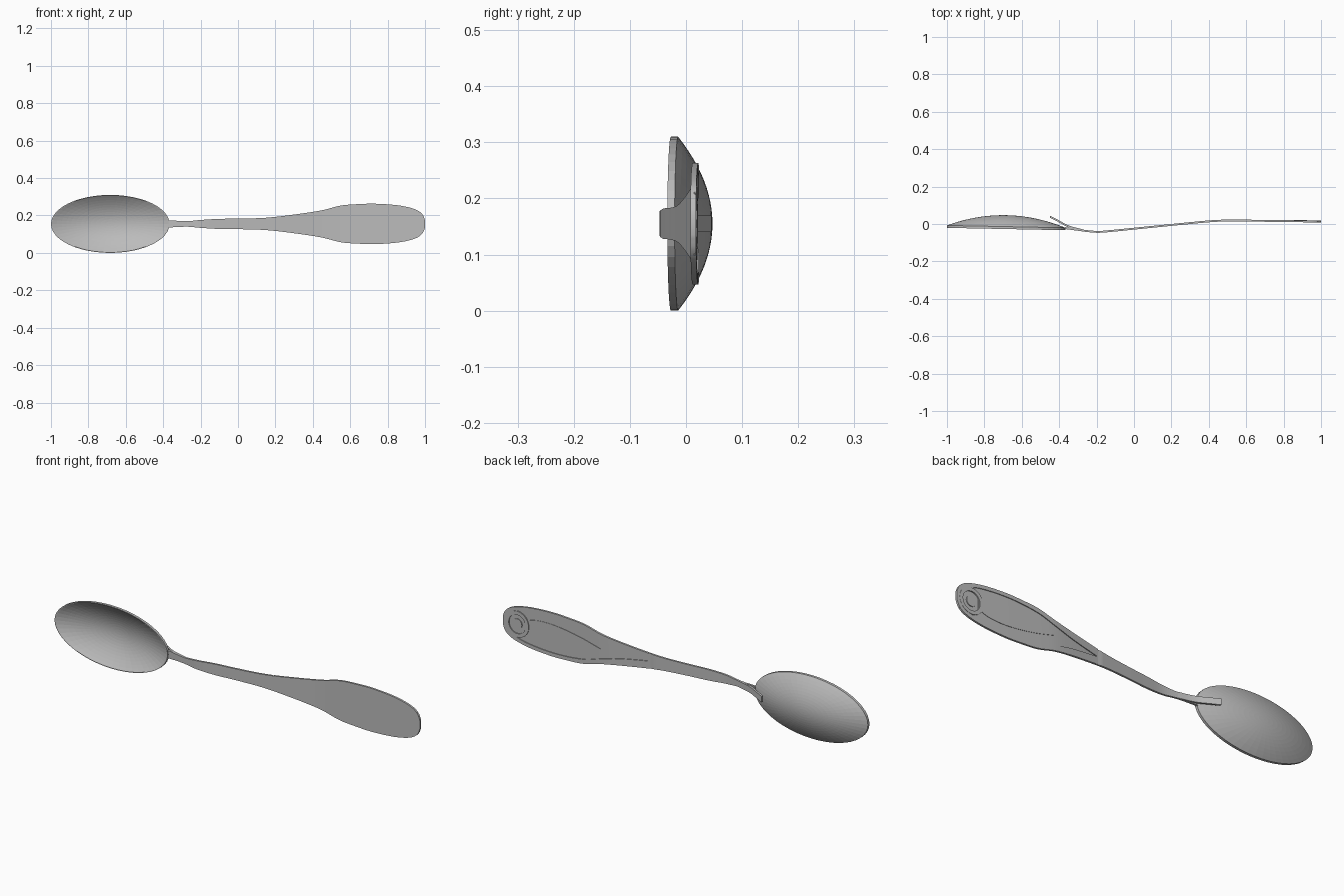
import bpy
import bmesh
from math import cos, sin, pi

cube = bpy.data.objects.get("Cube")
if cube:
    bpy.data.objects.remove(cube)

steel = bpy.data.materials.new("brushed grey steel")
steel.use_nodes = True
GREY = (0.5, 0.5, 0.5, 1)
steel.diffuse_color = GREY
steel.node_tree.nodes["Principled BSDF"].inputs["Base Color"].default_value = GREY

MID_Z = 0.155


def curve(points):
    """Smooth interpolation through (x, value) points."""
    def at(x):
        x = min(max(x, points[0][0]), points[-1][0])
        i = next(k for k in range(len(points) - 1) if x <= points[k + 1][0])
        (x0, v0), (x1, v1) = points[i], points[i + 1]

        def slope(k):
            a, b = points[max(k - 1, 0)], points[min(k + 1, len(points) - 1)]
            return (b[1] - a[1]) / (b[0] - a[0])
        t, w = (x - x0) / (x1 - x0), x1 - x0
        s = t * t * (3 - 2 * t)
        return (v0 + (v1 - v0) * s + w * slope(i) * t * (1 - t) ** 2
                - w * slope(i + 1) * t * t * (1 - t))
    return at


def finish(name, bm, smooth=True):
    bmesh.ops.remove_doubles(bm, verts=bm.verts, dist=0.00001)
    bmesh.ops.recalc_face_normals(bm, faces=bm.faces)
    mesh = bpy.data.meshes.new(name)
    bm.to_mesh(mesh)
    bm.free()
    mesh.materials.append(steel)
    ob = bpy.data.objects.new(name, mesh)
    bpy.context.collection.objects.link(ob)
    if smooth:
        bpy.ops.object.select_all(action='DESELECT')
        bpy.context.view_layer.objects.active = ob
        ob.select_set(True)
        bpy.ops.object.shade_smooth_by_angle(angle=0.5)
    return ob


def plate(name, xs, low, high, front, back):
    """Strip lofted along x; the four sides are functions of x."""
    bm = bmesh.new()
    rows = [[bm.verts.new(p) for p in (
        (x, front(x), MID_Z + low(x)), (x, front(x), MID_Z + high(x)),
        (x, back(x), MID_Z + high(x)), (x, back(x), MID_Z + low(x)))] for x in xs]
    for a, b in zip(rows, rows[1:]):
        for k in range(4):
            n = (k + 1) % 4
            bm.faces.new((a[k], a[n], b[n], b[k]))
    bm.faces.new(rows[0])
    bm.faces.new(rows[-1])
    return finish(name, bm)


def revolve(name, profile, cx, rx, rz, segments, tilt=0, smooth=True):
    """Closed elliptical solid from (radius fraction, y) points."""
    bm = bmesh.new()
    rings = []
    for r, y in profile:
        ring = []
        for k in range(segments):
            a = 2 * pi * k / segments
            dx = r * rx * cos(a)
            ring.append(bm.verts.new((cx + dx, y + tilt * dx, MID_Z + r * rz * sin(a))))
        rings.append(ring)
    for a, b in zip(rings, rings[1:] + rings[:1]):
        for k in range(segments):
            n = (k + 1) % segments
            bm.faces.new((a[k], a[n], b[n], b[k]))
    bmesh.ops.dissolve_degenerate(bm, edges=bm.edges, dist=0.00001)
    return finish(name, bm, smooth)


def span(a, b, n):
    return [a + (b - a) * i / n for i in range(n + 1)]


# Bowl: shallow dish opening to the front with a short upright rim
steps = span(0, 1, 12)
inner = [(0.985 * r, -0.027 + 0.066 * (1 - r * r)) for r in steps]
outer = [(r, -0.014 + 0.061 * (1 - r * r)) for r in reversed(steps)]
revolve("bowl", inner + [(1, -0.027)] + outer, -0.683, 0.317, 0.155, 48,
        tilt=-0.02, smooth=False)

# Handle curves: half width, centre line and recessed panel half width
half = curve([(-0.37, 0.019), (-0.27, 0.015), (-0.2, 0.021), (-0.1, 0.027),
              (0, 0.028), (0.15, 0.033), (0.3, 0.05), (0.45, 0.073), (0.55, 0.098),
              (0.65, 0.106), (0.73, 0.108), (0.85, 0.1), (0.93, 0.084),
              (0.97, 0.066), (0.99, 0.045), (1, 0.02)])
path = curve([(-0.37, -0.022), (-0.3, -0.031), (-0.25, -0.038), (-0.19, -0.042),
              (-0.12, -0.037), (0, -0.025), (0.2, -0.005), (0.4, 0.014),
              (0.48, 0.018), (0.7, 0.017), (1, 0.013)])
panel_shape = curve([(0.2, 0), (0.35, 0.023), (0.45, 0.047), (0.55, 0.076),
                     (0.7, 0.09), (0.85, 0.082), (0.93, 0.062), (0.98, 0.02), (0.985, 0)])
PANEL_START, PANEL_END = 0.2, 0.985


def front(x):
    return path(x) - 0.005


def back(x):
    return path(x) + 0.005


def floor(x):
    return back(x) - (0.004 if PANEL_START < x < PANEL_END else 0)


def panel(x):
    return max(0, min(panel_shape(x), half(x) - 0.01))


# Handle body, thinner where the back panel is recessed
xs = (span(-0.37, PANEL_START, 34) + span(PANEL_START + 0.001, 0.95, 40)
      + span(0.955, PANEL_END - 0.001, 7) + span(PANEL_END, 1, 6))
plate("handle", xs, lambda x: -half(x), half, front, floor)

# Raised borders along both edges of the back
rim_xs = span(PANEL_START, 0.95, 40) + span(0.955, PANEL_END, 7)
plate("upper_back_border", rim_xs, panel, half, floor, back)
plate("lower_back_border", rim_xs, lambda x: -half(x), lambda x: -panel(x), floor, back)

# Raised leaf in the panel
leaf = curve([(0.46, 0), (0.55, 0.024), (0.65, 0.042), (0.75, 0.05),
              (0.83, 0.043), (0.88, 0.025)])
plate("back_leaf", span(0.46, 0.88, 24), lambda x: -leaf(x), leaf,
      lambda x: path(x), lambda x: back(x) - 0.002)

# Round medallion near the end of the handle
y = back(0.92)
revolve("medallion_ring", [(0.72, y - 0.006), (0.72, y + 0.001), (1, y + 0.001),
                           (1, y - 0.006)], 0.92, 0.065, 0.065, 40, tilt=-0.015)
revolve("medallion_centre", [(0, y - 0.006), (0, y), (1, y), (1, y - 0.006)],
        0.92, 0.026, 0.026, 32, tilt=-0.015)

# Tail that runs from the neck onto the back of the bowl
tail = curve([(-0.45, 0.04), (-0.4, 0.014), (-0.36, -0.008), (-0.32, -0.022),
              (-0.27, -0.034)])
plate("neck_tail", span(-0.45, -0.27, 14), lambda x: -0.015, lambda x: 0.015,
      lambda x: tail(x) - 0.006, lambda x: tail(x) + 0.005)
